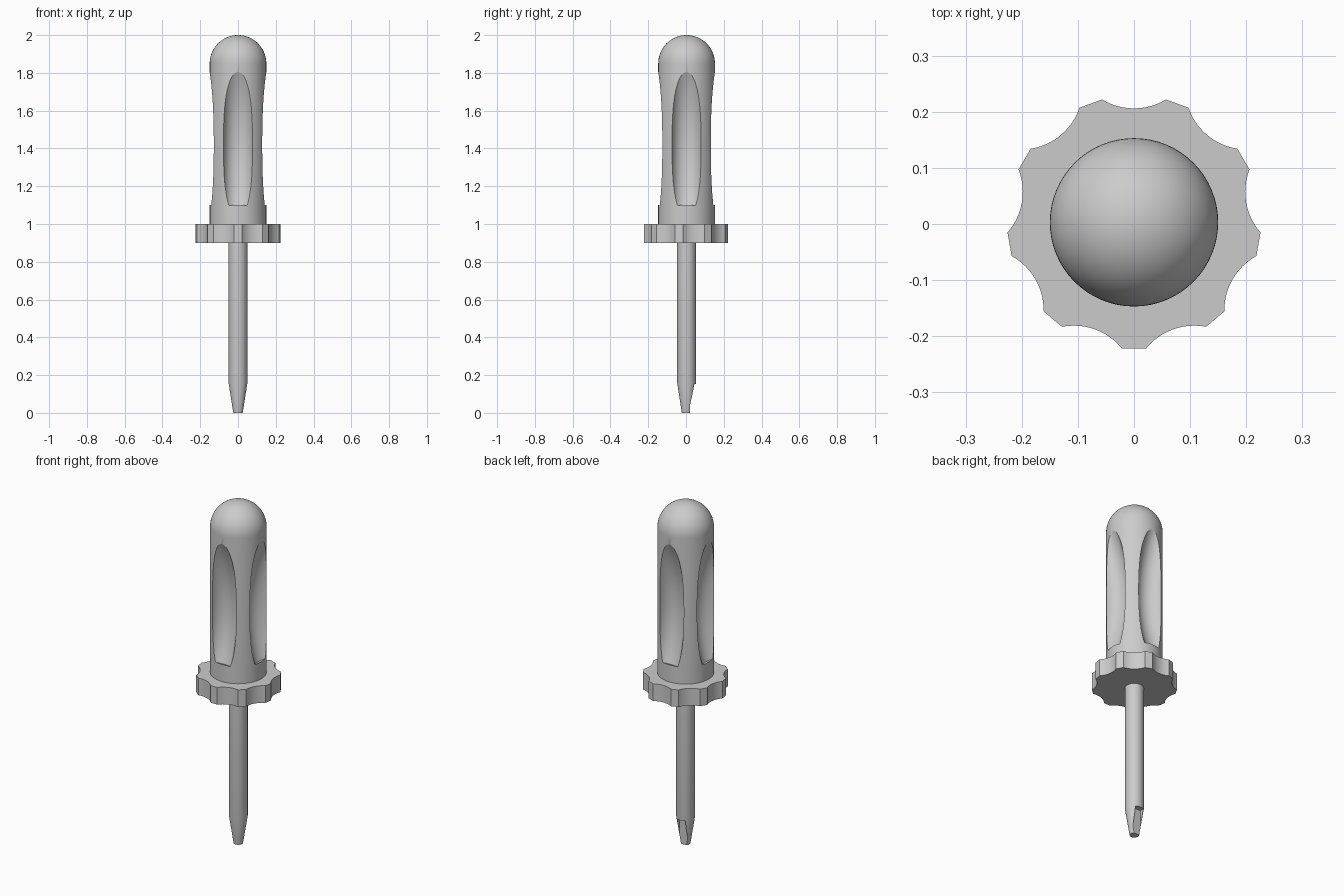
import bpy, bmesh, math
from mathutils import Matrix, Vector

cube = bpy.data.objects.get("Cube")
if cube:
    bpy.data.objects.remove(cube, do_unlink=True)

CY = 0.003  # axis of the tool in y

grey = bpy.data.materials.new("plain_grey")
grey.use_nodes = True
grey.diffuse_color = (0.6, 0.6, 0.6, 1)
grey.node_tree.nodes["Principled BSDF"].inputs["Base Color"].default_value = (0.6, 0.6, 0.6, 1)


def finish(name, bm):
    bmesh.ops.remove_doubles(bm, verts=bm.verts, dist=1e-5)
    bmesh.ops.recalc_face_normals(bm, faces=bm.faces)
    mesh = bpy.data.meshes.new(name)
    bm.to_mesh(mesh)
    bm.free()
    mesh.materials.append(grey)
    ob = bpy.data.objects.new(name, mesh)
    ob.location.y = CY
    bpy.context.collection.objects.link(ob)
    return ob


def lathe(name, profile, steps):
    """Revolve (radius, height) points about the vertical axis."""
    bm = bmesh.new()
    verts = [bm.verts.new((r, 0, z)) for r, z in profile]
    edges = [bm.edges.new(pair) for pair in zip(verts, verts[1:])]
    bmesh.ops.spin(bm, geom=verts + edges, cent=(0, 0, 0), axis=(0, 0, 1),
                   angle=math.tau, steps=steps, use_duplicate=False)
    return finish(name, bm)


def flute_cutter(turn):
    """Round bar bent along a shallow vertical arc, deepest at mid height."""
    bar, bend, steps, sides = 0.08, 0.865, 40, 48
    centre = Vector((1.013, 0, 1.42))
    bm = bmesh.new()
    rings = []
    for i in range(steps + 1):
        tilt = Matrix.Rotation(math.radians(-20.3 + 49 * i / steps), 3, "Y")
        ring = []
        for k in range(sides):
            a = math.tau * k / sides
            p = Vector((-bend + bar * math.cos(a), bar * math.sin(a), 0))
            ring.append(bm.verts.new(turn @ (centre + tilt @ p)))
        rings.append(ring)
    for low, high in zip(rings, rings[1:]):
        for k in range(sides):
            bm.faces.new((low[k - 1], low[k], high[k], high[k - 1]))
    bm.faces.new(rings[0])
    bm.faces.new(rings[-1])
    return finish("flute_cutter", bm)


def select(ob):
    bpy.ops.object.select_all(action="DESELECT")
    ob.select_set(True)
    bpy.context.view_layer.objects.active = ob


def cut(ob, cutter):
    mod = ob.modifiers.new("cut", "BOOLEAN")
    mod.operation = "DIFFERENCE"
    mod.solver = "EXACT"
    mod.object = cutter
    select(ob)
    bpy.ops.object.modifier_apply(modifier=mod.name)
    bpy.data.objects.remove(cutter, do_unlink=True)


def smooth(ob):
    select(ob)
    bpy.ops.object.shade_smooth_by_angle(angle=math.radians(25))


# Domed handle with four finger flutes
R = 0.15
dome = [(R * math.cos(a), 1.85 + R * math.sin(a))
        for a in (math.pi / 2 * i / 16 for i in range(16))]
handle = lathe("handle", [(0, 0.99), (R, 0.99)] + dome + [(0, 2.0)], 64)
for i in range(4):
    cut(handle, flute_cutter(Matrix.Rotation(i * math.pi / 2, 3, "Z")))
smooth(handle)

# Scalloped collar: nine concave arcs joined by short flat teeth
bm = bmesh.new()
outline = []
for i in range(9):
    turn = Matrix.Rotation(math.radians(90 - 40 * i), 3, "Z")
    for k in range(13):
        t = math.radians(31.2) * (1 - k / 6)
        p = Vector((0.313 - 0.11 * math.cos(t), 0.11 * math.sin(t), 0.9))
        outline.append(bm.verts.new(turn @ p))
face = bm.faces.new(outline)
top = bmesh.ops.extrude_face_region(bm, geom=[face], use_keep_orig=True)["geom"]
bmesh.ops.translate(bm, vec=(0, 0, 0.1), verts=[v for v in top if isinstance(v, bmesh.types.BMVert)])
collar = finish("collar", bm)
smooth(collar)

# Shaft with tapered tip and a slot in its back
shaft = lathe("shaft", [(0, 0), (0.025, 0), (0.05, 0.16), (0.05, 0.92), (0, 0.92)], 48)
bm = bmesh.new()
bmesh.ops.create_cube(bm, size=1, matrix=Matrix.Translation((0, 0.068, 0.052))
                      @ Matrix.Diagonal((0.052, 0.1, 0.2, 1)))
cut(shaft, finish("slot_cutter", bm))
smooth(shaft)
